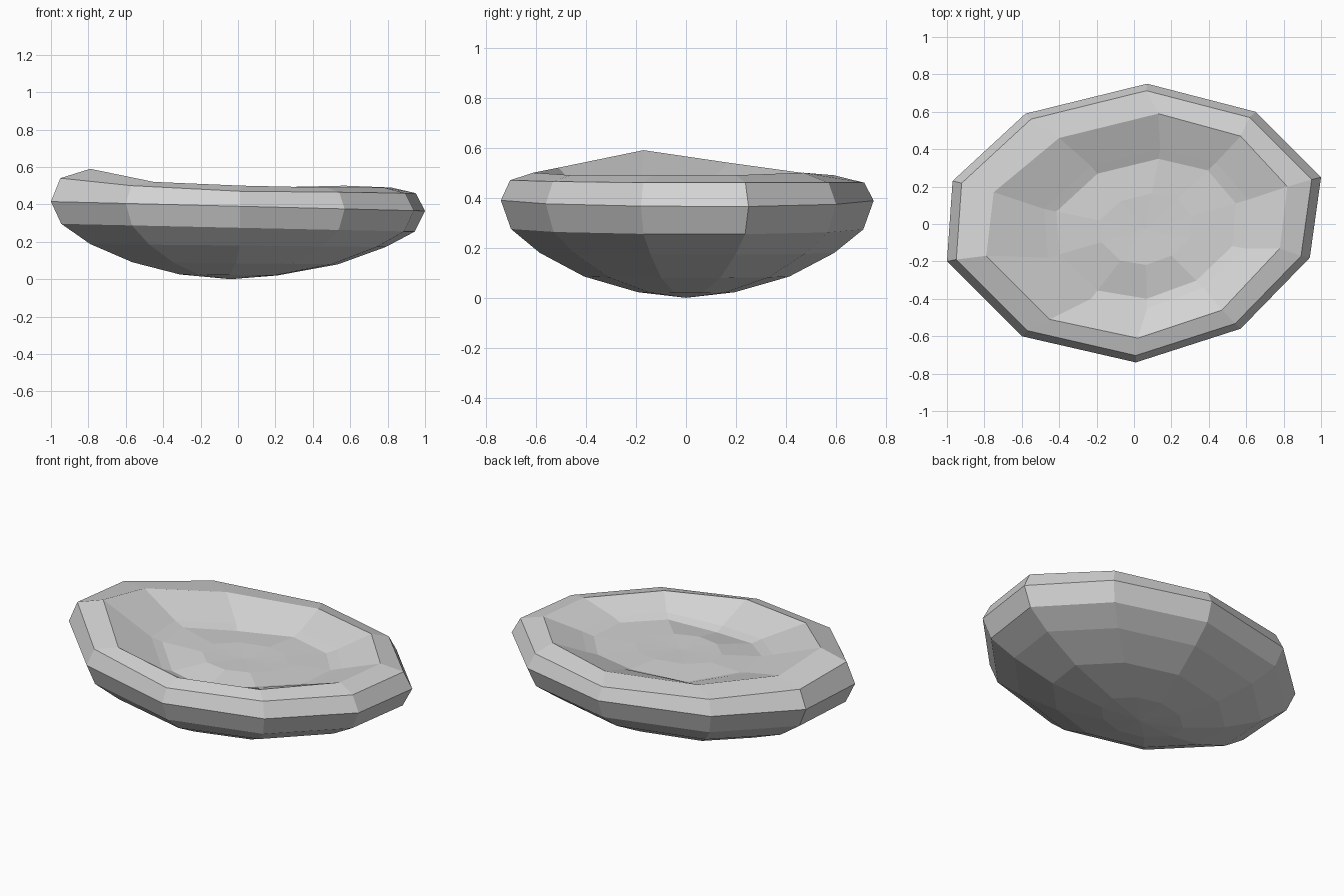
import bpy
import bmesh

cube = bpy.data.objects.get("Cube")
if cube:
    bpy.data.objects.remove(cube, do_unlink=True)

stone = bpy.data.materials.new("grey_stone")
stone.use_nodes = True
grey = (0.65, 0.65, 0.65, 1)
stone.diffuse_color = grey
stone.node_tree.nodes["Principled BSDF"].inputs["Base Color"].default_value = grey

# Irregular ten-sided outlines, clockwise from the back
girth = [(.07, .75), (.65, .6), (1, .25), (.94, -.18), (.57, -.56),
         (.01, -.74), (-.6, -.6), (-1, -.2), (-.97, .23), (-.58, .59)]
crest = [(.13, .59), (.57, .47), (.82, .2), (.78, -.13), (.47, -.46),
         (.02, -.61), (-.45, -.51), (-.79, -.17), (-.75, .17), (-.4, .46)]
basin = [(.14, .4), (.44, .33), (.61, .13), (.59, -.13), (.37, -.34),
         (.07, -.45), (-.23, -.4), (-.46, -.18), (-.48, .08), (-.23, .31)]
shoulder_z = [.46, .46, .46, .46, .465, .47, .5, .54, .52, .49]
crest_z = [.49, .5, .49, .49, .49, .5, .52, .59, .54, .5]
basin_z = [.43, .425, .43, .43, .43, .385, .405, .455, .45, .41]


def scaled(outline, size, shift=0, centre=(0, 0)):
    """Shrink an outline towards a centre, then shift it along x."""
    cx, cy = centre
    return [(cx + (x - cx) * size + shift, cy + (y - cy) * size) for x, y in outline]


def lift(outline, heights):
    return [(x, y, z) for (x, y), z in zip(outline, heights)]


def tilted(outline, z, slope):
    return [(x, y, z - slope * x) for x, y in outline]


middle = (.06, -.03)
rings = [
    # Rounded underside
    tilted(scaled(girth, .26, -.05), .022, .01),
    tilted(scaled(girth, .55, -.015), .085, .01),
    tilted(scaled(girth, .79), .18, .01),
    tilted(scaled(girth, .945), .275, .022),
    # Widest edge, shoulder and rim crest
    tilted(girth, .39, .025),
    lift(scaled(girth, .95), shoulder_z),
    lift(crest, crest_z),
    # Hollow with a shallow stepped floor
    lift(basin, basin_z),
    lift(scaled(basin, .88, 0, middle), [z - .02 for z in basin_z]),
    tilted(scaled(basin, .45, 0, middle), .41, 0),
]

bm = bmesh.new()
loops = [[bm.verts.new(p) for p in ring] for ring in rings]
for low, high in zip(loops, loops[1:]):
    for i in range(len(low)):
        j = (i + 1) % len(low)
        bm.faces.new((low[i], low[j], high[j], high[i]))

# Close the base and the floor with shallow fans
for loop, tip in ((loops[0], (-.04, 0, 0)), (loops[-1], (*middle, .405))):
    centre = bm.verts.new(tip)
    for i, vert in enumerate(loop):
        bm.faces.new((vert, loop[(i + 1) % len(loop)], centre))
bmesh.ops.recalc_face_normals(bm, faces=bm.faces[:])

mesh = bpy.data.meshes.new("stone_bowl")
bm.to_mesh(mesh)
bm.free()
mesh.materials.append(stone)
bowl = bpy.data.objects.new("stone_bowl", mesh)
bpy.context.collection.objects.link(bowl)
